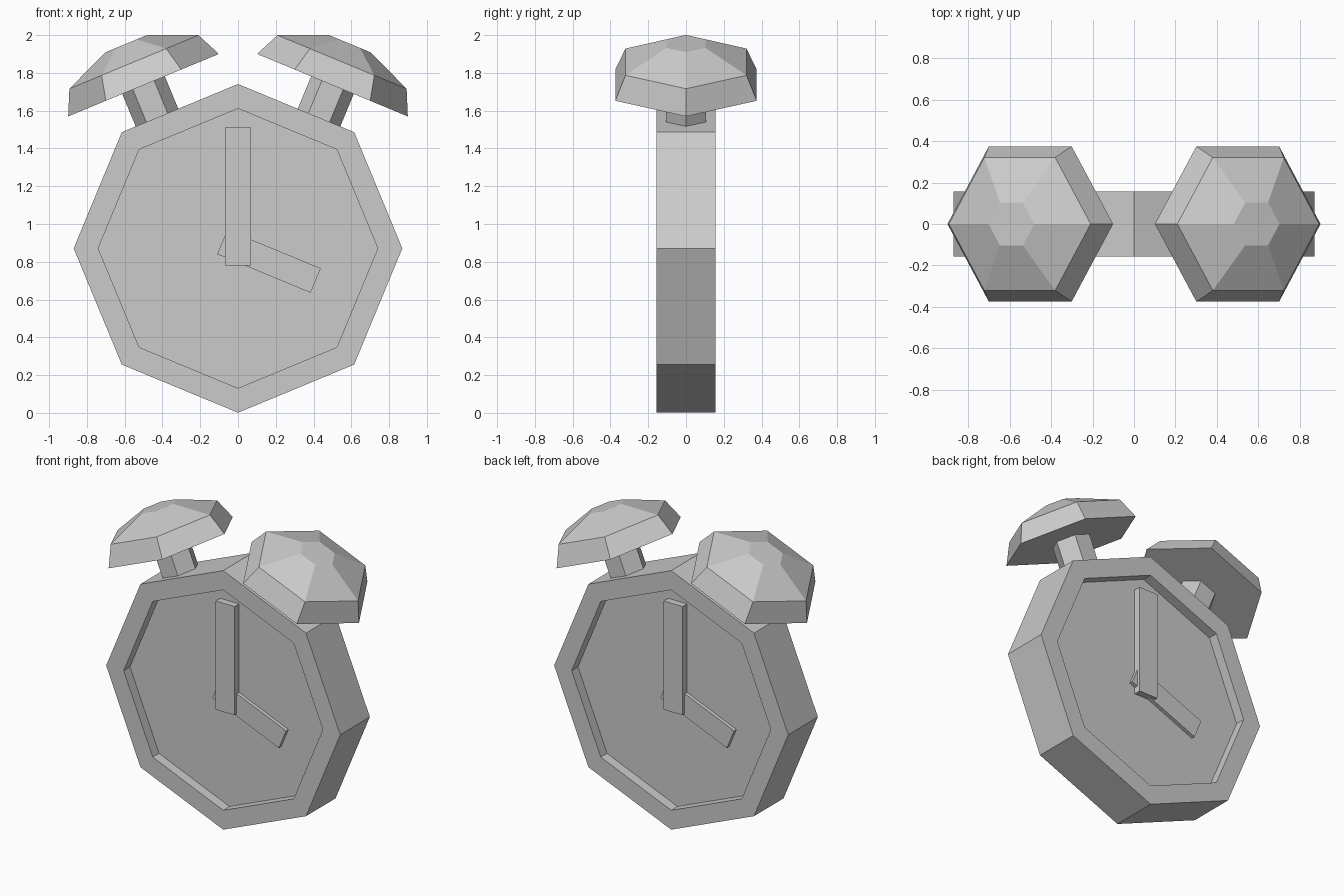
import bpy, bmesh
from math import pi, cos, sin, radians
from mathutils import Matrix

if "Cube" in bpy.data.objects:
    bpy.data.objects.remove(bpy.data.objects["Cube"])

CENTRE_Z = 0.871
TILT = radians(22.5)


def finish(name, bm):
    bmesh.ops.recalc_face_normals(bm, faces=bm.faces[:])
    mesh = bpy.data.meshes.new(name)
    bm.to_mesh(mesh)
    bm.free()
    bpy.context.collection.objects.link(bpy.data.objects.new(name, mesh))


def turned(name, sides, profile, matrix):
    """Closed faceted solid from (radius, height) rings, capped at both ends."""
    bm = bmesh.new()
    rings = [[bm.verts.new((r * cos(2 * pi * i / sides), r * sin(2 * pi * i / sides), h))
              for i in range(sides)] for r, h in profile]
    for a, b in zip(rings, rings[1:]):
        for i in range(sides):
            j = (i + 1) % sides
            bm.faces.new((a[i], a[j], b[j], b[i]))
    bm.faces.new(rings[0])
    bm.faces.new(rings[-1])
    bm.transform(matrix)
    finish(name, bm)


def hand(name, turn, angle, length, y_front, y_back):
    """Flat bar starting just behind the dial centre."""
    tail = -0.09
    bm = bmesh.new()
    bmesh.ops.create_cube(bm, size=1)
    bm.transform(Matrix.Rotation(turn, 4, 'Z')
                 @ Matrix.Translation((0, (y_front + y_back) / 2, CENTRE_Z))
                 @ Matrix.Rotation(angle, 4, 'Y')
                 @ Matrix.Translation(((length + tail) / 2, 0, 0))
                 @ Matrix.Diagonal((length - tail, y_back - y_front, 0.14, 1)))
    finish(name, bm)


# Octagonal case with a recessed dial on both faces
turned("clock_case", 8,
       [(0.74, 0.09), (0.74, 0.157), (0.87, 0.157),
        (0.87, -0.157), (0.74, -0.157), (0.74, -0.09)],
       Matrix.Translation((0, 0, CENTRE_Z)) @ Matrix.Rotation(pi / 2, 4, 'X'))

# Hands on the front dial, repeated on the back dial
for side, turn in (("front", 0), ("back", pi)):
    hand(side + "_minute_hand", turn, -pi / 2, 0.64, -0.137, -0.088)
    hand(side + "_hour_hand", turn, TILT, 0.445, -0.115, -0.088)

# Tilted hexagonal bells on short stems
for side, s in (("left", -1), ("right", 1)):
    base = Matrix.Translation((s * 0.5, 0, 1.735)) @ Matrix.Rotation(s * TILT, 4, 'Y')
    turned(side + "_bell", 6, [(0.432, 0), (0.37, 0.133), (0.119, 0.238)], base)
    turned(side + "_bell_stem", 6, [(0.122, -0.21), (0.122, 0.02)], base)
